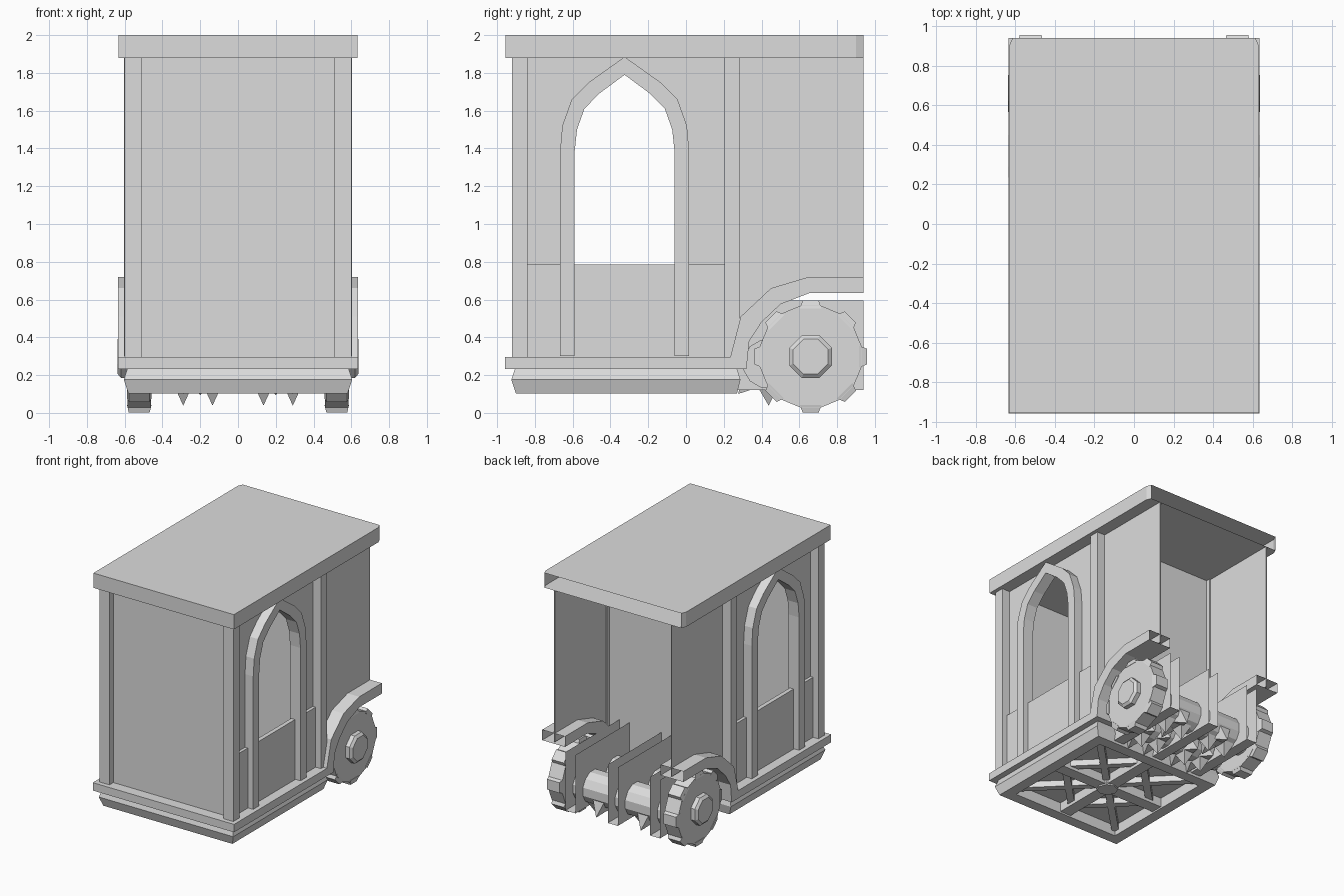
import bpy, bmesh, math
from mathutils import Vector

if "Cube" in bpy.data.objects:
    bpy.data.objects.remove(bpy.data.objects["Cube"])

grey = bpy.data.materials.new("plain_grey")
grey.diffuse_color = (0.72, 0.72, 0.72, 1)
grey.use_nodes = True
grey.node_tree.nodes["Principled BSDF"].inputs["Base Color"].default_value = grey.diffuse_color


def finish(name, bm, drop=None):
    """Make the object, leaving out faces for which drop(normal) is true."""
    bmesh.ops.recalc_face_normals(bm, faces=bm.faces[:])
    bm.normal_update()
    if drop:
        gone = [f for f in bm.faces if drop(f)]
        bmesh.ops.delete(bm, geom=gone, context='FACES')
    me = bpy.data.meshes.new(name)
    bm.to_mesh(me)
    bm.free()
    me.materials.append(grey)
    ob = bpy.data.objects.new(name, me)
    bpy.context.collection.objects.link(ob)
    return ob


def loft(name, rings, caps=True, drop=None):
    """Join equally long rings of points, closing both ends."""
    bm = bmesh.new()
    vs = [[bm.verts.new(p) for p in r] for r in rings]
    n = len(rings[0])
    for a, b in zip(vs, vs[1:]):
        for i in range(n):
            j = (i + 1) % n
            bm.faces.new((a[i], a[j], b[j], b[i]))
    if caps:
        bm.faces.new(vs[0])
        bm.faces.new(vs[-1])
    return finish(name, bm, drop)


def side_prism(name, pts, x0, x1, drop=None):
    """Extrude a (y, z) profile along x."""
    return loft(name, [[(x, y, z) for y, z in pts] for x in (x0, x1)], drop=drop)


def box(name, x0, x1, y0, y1, z0, z1, drop=None):
    return side_prism(name, [(y0, z0), (y1, z0), (y1, z1), (y0, z1)], x0, x1, drop)


def rect(hx, y0, y1, z):
    return [(-hx, y0, z), (hx, y0, z), (hx, y1, z), (-hx, y1, z)]


def ring(x, r, n, cy, cz, off=0.5):
    return [(x, cy + r * math.cos((i + off) * math.tau / n),
             cz + r * math.sin((i + off) * math.tau / n)) for i in range(n)]


def beam(name, a, b, w, z0, z1):
    """Flat horizontal bar between two (x, y) points."""
    a, b = Vector(a), Vector(b)
    d = (b - a).normalized()
    s = Vector((-d.y, d.x)) * w / 2
    pts = (a - s, b - s, b + s, a + s)
    return loft(name, [[(p.x, p.y, z) for p in pts] for z in (z0, z1)])


def at_back(f):
    return f.normal.y > 0.9 and f.calc_center_median().y > 0.93


# Roof: a hollow box left open at the back
plan = [(0.615, 0.94), (0.632, 0.90), (0.632, -0.955),
        (-0.632, -0.955), (-0.632, 0.90), (-0.615, 0.94)]
loft("roof", [[(x, y, z) for x, y in plan] for z in (1.88, 2.0)], drop=at_back)

# Cabin end walls
box("front_wall", -0.53, 0.53, -0.87, -0.85, 0.29, 1.88)
box("partition_wall", -0.53, 0.53, 0.23, 0.25, 0.12, 1.88)

# Pointed arch half-profiles: distance from arch centre, height
CY = -0.325
outer_half = [(0.342, 0.3), (0.342, 1.38), (0.33, 1.52), (0.28, 1.66), (0.19, 1.75)]
inner_half = [(0.265, 0.3), (0.265, 1.38), (0.252, 1.50), (0.213, 1.61), (0.135, 1.69)]


def arch(half, top):
    return ([(CY - d, z) for d, z in half] + [(CY, top)]
            + [(CY + d, z) for d, z in reversed(half)])


outer, inner = arch(outer_half, 1.885), arch(inner_half, 1.79)
wall = [(-0.86, 0.3)] + inner + [(0.24, 0.3), (0.24, 1.88), (-0.86, 1.88)]

# Sill edge that sweeps up into the wheel guard
guard = [(0.235, 0.297), (0.29, 0.51), (0.45, 0.66), (0.65, 0.72), (0.94, 0.72),
         (0.94, 0.635), (0.655, 0.635), (0.50, 0.575), (0.40, 0.48),
         (0.335, 0.38), (0.32, 0.233), (0.235, 0.233)]
# Rear wall with its lower edge tucked inside the guard
rear = [(0.24, 0.30), (0.33, 0.48), (0.46, 0.60), (0.65, 0.65), (0.94, 0.65),
        (0.94, 1.88), (0.24, 1.88)]

WY, WZ = 0.66, 0.298
for s, side in ((1, "right"), (-1, "left")):
    side_prism(side + "_arched_wall", wall, s * 0.51, s * 0.53)
    side_prism(side + "_arch_frame", outer + inner[::-1], s * 0.51, s * 0.604)
    box(side + "_lower_panel", s * 0.52, s * 0.555, -0.86, 0.24, 0.29, 0.785)
    side_prism(side + "_rear_wall", rear, s * 0.522, s * 0.53)
    box(side + "_front_post", s * 0.512, s * 0.602, -0.92, -0.84, 0.29, 1.88)
    box(side + "_middle_post", s * 0.512, s * 0.602, 0.205, 0.285, 0.29, 1.88)
    side_prism(side + "_wheel_guard", guard, s * 0.43, s * 0.635, at_back)

    # Wheel, hub and tapered treads
    loft(side + "_wheel", [ring(s * x, 0.275, 16, WY, WZ) for x in (0.46, 0.585)])
    loft(side + "_hub", [ring(s * x, r, 8, WY, WZ)
                         for x, r in ((0.57, 0.122), (0.62, 0.122), (0.637, 0.10))])
    for k in range(8):
        a = k * math.tau / 8
        u = Vector((0, math.cos(a), math.sin(a)))
        t = Vector((0, -math.sin(a), math.cos(a)))
        c = Vector((0, WY, WZ))
        rings = []
        for r, w, x0, x1 in ((0.255, 0.058, 0.458, 0.588), (0.297, 0.042, 0.468, 0.578)):
            rings.append([c + u * r + t * tw + Vector((s * x, 0, 0))
                          for tw, x in ((-w, x0), (w, x0), (w, x1), (-w, x1))])
        loft(side + "_wheel_tread", rings)

# Floor slab and tapered chassis rim
box("floor_sill", -0.635, 0.635, -0.958, 0.24, 0.233, 0.297)
box("chassis_floor", -0.57, 0.57, -0.89, 0.26, 0.19, 0.235)
loft("chassis_rim", [rect(0.585, -0.905, 0.27, 0.235), rect(0.605, -0.925, 0.288, 0.176),
                     rect(0.58, -0.90, 0.27, 0.102), rect(0.49, -0.81, 0.18, 0.102),
                     rect(0.49, -0.81, 0.18, 0.20)], caps=False)

# Lattice under the floor
MY = -0.315
beam("lattice_long_bar", (0, -0.83), (0, 0.20), 0.10, 0.115, 0.20)
beam("lattice_cross_bar", (-0.51, MY), (0.51, MY), 0.10, 0.115, 0.20)
for sx in (-1, 1):
    for sy in (-1, 1):
        beam("lattice_diagonal", (0, MY), (sx * 0.50, MY + sy * 0.50), 0.055, 0.14, 0.20)
        beam("lattice_brace", (sx * 0.42, MY), (0, MY + sy * 0.42), 0.055, 0.14, 0.20)
loft("lattice_centre", [[(r * math.cos(k * math.tau / 8), MY + r * math.sin(k * math.tau / 8), z)
                         for k in range(8)] for r, z in ((0.10, 0.20), (0.08, 0.105))])

# Upright hollow carriers between the wheels, open at top and back
for x in (-0.38, 0, 0.38):
    box("carrier_plate", x - 0.045, x + 0.045, 0.24, 0.94, 0.12, 0.595,
        lambda f: f.normal.z > 0.9 or f.normal.y > 0.9)

# Rollers with staggered pyramid spikes
for cy, angles in ((0.43, (180, 226, 272, 318)), (0.72, (226, 270, 312))):
    cz = 0.26
    loft("roller", [ring(x, 0.13, 12, cy, cz) for x in (-0.47, 0.47)])
    for k, deg in enumerate(angles):
        a = math.radians(deg)
        u = Vector((0, math.cos(a), math.sin(a)))
        t = Vector((0, -math.sin(a), math.cos(a)))
        xs = (0.135, 0.29) if deg in (270, 272) else ((0.2,) if k % 2 == 0 else (0.135, 0.29))
        for x in [v * s for v in xs for s in (-1, 1)]:
            c = Vector((x, cy, cz))
            bm = bmesh.new()
            base = [bm.verts.new(c + u * 0.11 + t * p * 0.06 + Vector((q * 0.05, 0, 0)))
                    for p, q in ((-1, -1), (1, -1), (1, 1), (-1, 1))]
            tip = bm.verts.new(c + u * 0.222)
            bm.faces.new(base)
            for i in range(4):
                bm.faces.new((base[i], base[(i + 1) % 4], tip))
            finish("roller_spike", bm)
